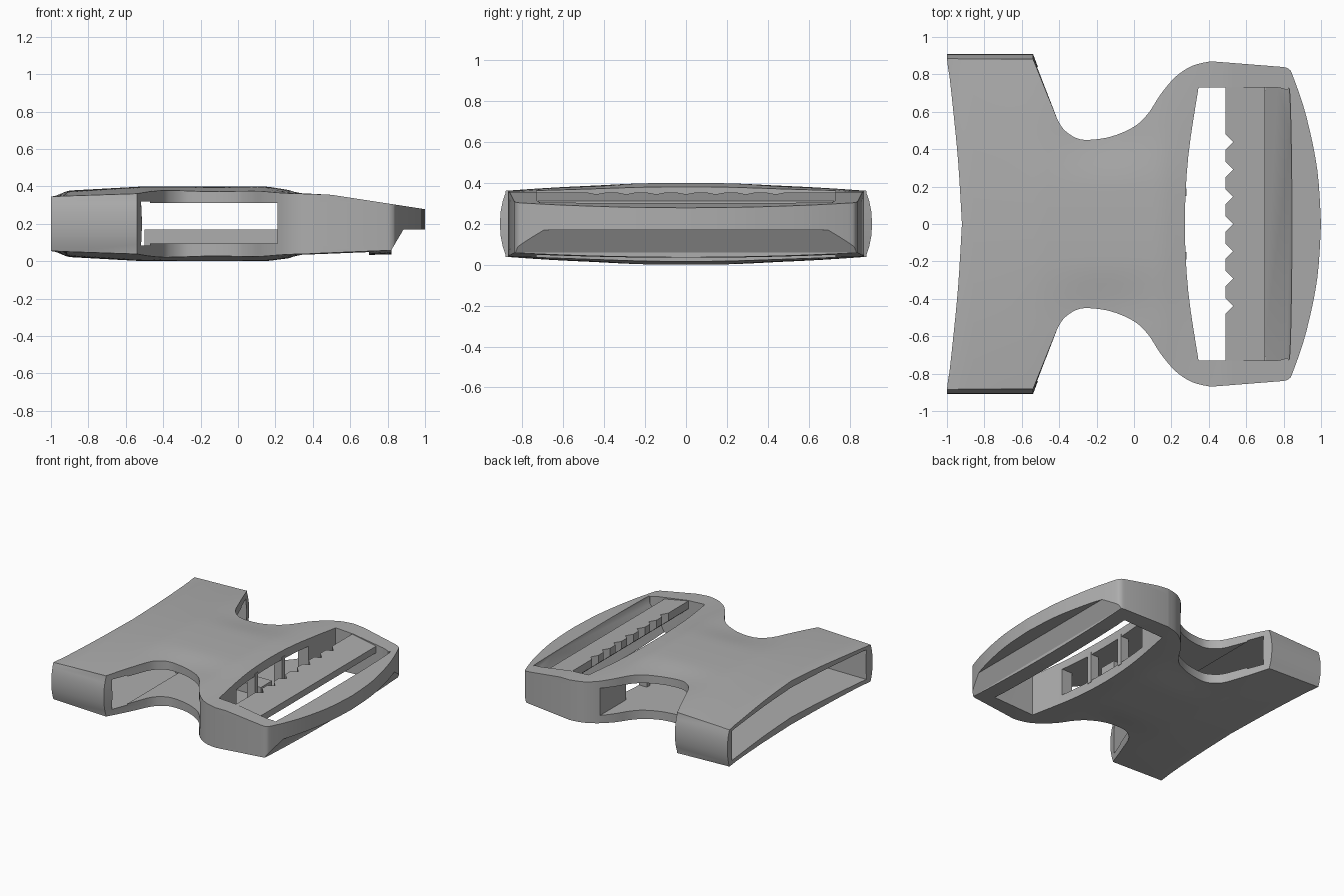
import bpy, bmesh, math

if "Cube" in bpy.data.objects:
    bpy.data.objects.remove(bpy.data.objects["Cube"])

grey = bpy.data.materials.new("grey_plastic")
grey.diffuse_color = (0.42, 0.42, 0.42, 1)
grey.use_nodes = True
grey.node_tree.nodes["Principled BSDF"].inputs["Base Color"].default_value = grey.diffuse_color


def make_object(name, bm):
    bmesh.ops.recalc_face_normals(bm, faces=bm.faces)
    me = bpy.data.meshes.new(name)
    bm.to_mesh(me)
    bm.free()
    me.materials.append(grey)
    ob = bpy.data.objects.new(name, me)
    bpy.context.collection.objects.link(ob)
    return ob


def loft(name, rings):
    """Closed solid through matching rings of points."""
    bm = bmesh.new()
    vs = [[bm.verts.new(p) for p in r] for r in rings]
    n = len(vs[0])
    for a, b in zip(vs, vs[1:]):
        for i in range(n):
            j = (i + 1) % n
            bm.faces.new((a[i], a[j], b[j], b[i]))
    bm.faces.new(vs[0][::-1])
    bm.faces.new(vs[-1])
    return make_object(name, bm)


def plan(name, pts, z0, z1):
    return loft(name, [[(x, y, z) for x, y in pts] for z in (z0, z1)])


def side(name, pts, y0, y1):
    return loft(name, [[(x, y, z) for x, z in pts] for y in (y0, y1)])


def box(name, x0, x1, y0, y1, z0, z1):
    return plan(name, [(x0, y0), (x1, y0), (x1, y1), (x0, y1)], z0, z1)


def boolean(ob, cutter, op='DIFFERENCE'):
    m = ob.modifiers.new("cut", 'BOOLEAN')
    m.object, m.operation, m.solver = cutter, op, 'EXACT'
    bpy.context.view_layer.objects.active = ob
    bpy.ops.object.modifier_apply(modifier=m.name)
    bpy.data.objects.remove(cutter)


def smooth(pts, steps=4):
    """Catmull-Rom curve through points."""
    out = []
    for i in range(len(pts) - 1):
        p0, p1, p2, p3 = pts[max(i - 1, 0)], pts[i], pts[i + 1], pts[min(i + 2, len(pts) - 1)]
        for s in range(steps):
            t = s / steps
            out.append(tuple(0.5 * (2 * b + (c - a) * t + (2 * a - 5 * b + 4 * c - d) * t * t
                                    + (3 * b - a - 3 * c + d) * t ** 3)
                             for a, b, c, d in zip(p0, p1, p2, p3)))
    return out + [pts[-1]]


def interp(table, x):
    for (xa, a), (xb, b) in zip(table, table[1:]):
        if x <= xb:
            t = max(0, (x - xa) / (xb - xa))
            return a + (b - a) * t
    return table[-1][1]


# Plan outline: mouth, wing, neck, strap head; mirrored across y
mouth = smooth([(-0.92, 0), (-0.94, 0.33), (-0.97, 0.64), (-1, 0.91)])
neck = smooth([(-0.41, 0.56), (-0.375, 0.505), (-0.31, 0.46), (-0.24, 0.45), (-0.12, 0.468),
               (0, 0.52), (0.075, 0.59), (0.14, 0.69), (0.22, 0.785), (0.31, 0.845), (0.41, 0.87)])
end = smooth([(0.79, 0.84), (0.825, 0.83), (0.85, 0.79), (0.92, 0.58), (0.98, 0.29), (1, 0)])
half = mouth + [(-0.54, 0.91)] + neck + end
outline = half + [(x, -y) for x, y in half[-2:0:-1]]

# Body prism with bulged wing sides
rings = []
for z, k in ((-0.1, 0.965), (0.05, 0.97), (0.09, 0.985), (0.14, 0.996), (0.2, 1),
             (0.26, 0.996), (0.31, 0.985), (0.35, 0.97), (0.5, 0.965)):
    rings.append([(x, y * k if abs(y) > 0.85 and x < -0.5 else y, z) for x, y in outline])
body = loft("buckle_body", rings)

# Crowned top and bottom skins trim the prism
TOP_C = [(-1, 0.35), (-0.9, 0.378), (-0.5, 0.4), (0.15, 0.4), (0.34, 0.37), (0.5, 0.355), (1.02, 0.275)]
TOP_E = [(-1, 0.345), (-0.54, 0.36), (0.36, 0.36), (0.5, 0.355), (1.02, 0.275)]
BOT_C = [(-1, 0.05), (-0.9, 0.022), (-0.5, 0), (0.15, 0), (0.34, 0.025), (0.7, 0.034), (1.02, 0.04)]
BOT_E = [(-1, 0.055), (-0.54, 0.04), (0.36, 0.04), (0.82, 0.062), (1.02, 0.065)]


def skin(centre, edge, x, y, down):
    c, e = interp(centre, x), interp(edge, x)
    f = max(0, 1 - (y / 0.9) ** 2)
    t = min(1, max(0, (abs(y) - 0.2) / 0.3))
    dip = 0.025 * math.exp(-((x + 0.15) / 0.27) ** 2) * t * t * (3 - 2 * t) * f
    return e + (c - e) * f - dip * down


xs = [-1.02 + 2.04 * i / 51 for i in range(52)]
ys = [-0.95 + 1.9 * i / 36 for i in range(37)]
rings = []
for x in xs:
    rings.append([(x, y, skin(TOP_C, TOP_E, x, y, 1)) for y in ys]
                 + [(x, y, skin(BOT_C, BOT_E, x, y, -1)) for y in reversed(ys)])
bm = bmesh.new()
n = len(ys)
grid = [[bm.verts.new(p) for p in r] for r in rings]
for a, b in zip(grid, grid[1:]):
    for i in range(2 * n):
        j = (i + 1) % (2 * n)
        bm.faces.new((a[i], a[j], b[j], b[i]))
for r in (grid[0], grid[-1]):
    for i in range(n - 1):
        bm.faces.new((r[i], r[i + 1], r[-2 - i], r[-1 - i]))
boolean(body, make_object("skin", bm), 'INTERSECT')

# Hollow: mouth cavity, side windows with latch steps, opening to the strap slot
boolean(body, box("mouth_cut", -1.2, -0.47, -0.84, 0.84, 0.085, 0.32))
boolean(body, box("window_cut", -0.5, 0.21, -1, 1, 0.095, 0.31))
boolean(body, box("throat_cut", 0.15, 0.4, -0.45, 0.45, 0.095, 0.31))

# Strap slot: curved front edge, sloping rear wall
front = smooth([(0.345, -0.73), (0.29, -0.36), (0.272, 0), (0.29, 0.36), (0.345, 0.73)])
rear = smooth([(0.76, 0.73), (0.815, 0.715), (0.835, 0.66), (0.845, 0),
               (0.835, -0.66), (0.815, -0.715), (0.76, -0.73)])
slot = plan("slot_cut", front + rear, -0.2, 0.6)
boolean(slot, side("slope", [(0.2, -0.1), (0.70, -0.1), (0.70, 0.045), (0.84, 0.29),
                             (0.9, 0.5), (0.2, 0.5)], -1, 1), 'INTERSECT')
boolean(body, slot)

# Finger undercut beneath the end
boolean(body, side("undercut", [(0.82, -0.1), (0.82, 0.06), (0.885, 0.17), (1.2, 0.17), (1.2, -0.1)], -1, 1))

# Strap bar with gripping notches
bar = side("strap_bar", [(0.49, 0.352), (0.70, 0.312), (0.70, 0.26), (0.56, 0.23), (0.49, 0.29)], -0.75, 0.75)
for i in range(7):
    y = (i - 3) * 0.146
    boolean(bar, plan("notch", [(0.47, y - 0.06), (0.53, y), (0.47, y + 0.06)], 0.1, 0.5))

# Inner guide rail and throat ribs
rail = box("guide_rail", -0.5, 0.25, -0.07, 0.07, 0.07, 0.17)
parts = [body, bar, rail]
for s in (-1, 1):
    parts.append(box("throat_rib", 0.21, 0.28, s * 0.17 - 0.02, s * 0.17 + 0.02, 0.08, 0.33))

bpy.ops.object.select_all(action='DESELECT')
for ob in parts:
    ob.select_set(True)
bpy.context.view_layer.objects.active = body
bpy.ops.object.shade_smooth_by_angle(angle=math.radians(30))
